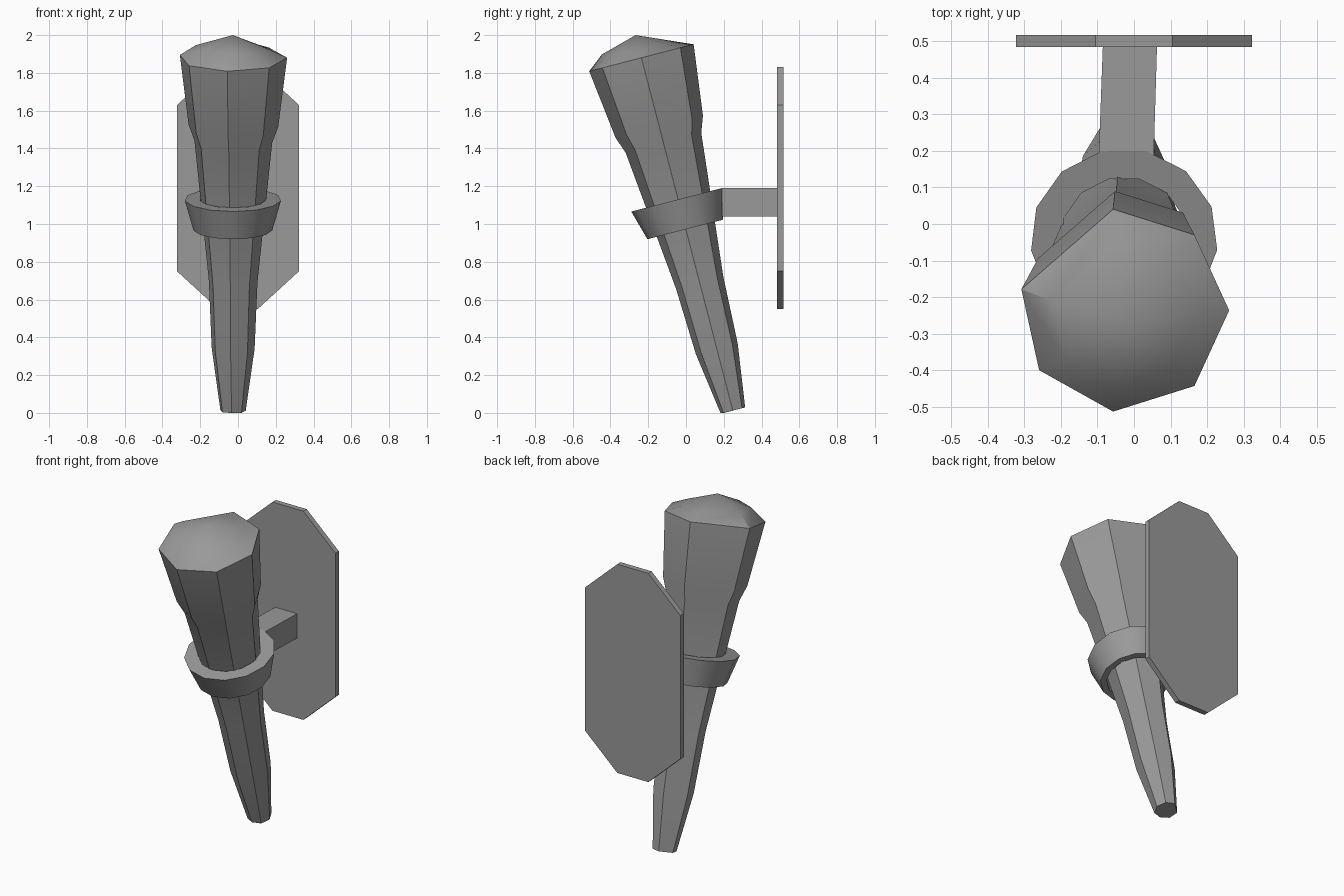
import bpy
import bmesh
from math import radians, sin, cos, pi
from mathutils import Matrix, Vector

cube = bpy.data.objects.get("Cube")
if cube:
    bpy.data.objects.remove(cube, do_unlink=True)

GREY = (0.32, 0.32, 0.32, 1)
iron = bpy.data.materials.new("iron_grey")
iron.use_nodes = True
iron.diffuse_color = GREY
iron.node_tree.nodes["Principled BSDF"].inputs["Base Color"].default_value = GREY

TILT = radians(14.5)
AXIS_X = -0.027


def axis_frame(z):
    """Tilted frame on the torch axis at height z."""
    y = -0.236 + (1.88 - z) * 0.259
    return Matrix.Translation((AXIS_X, y, z)) @ Matrix.Rotation(TILT, 4, 'X')


def finish(name, bm):
    bmesh.ops.recalc_face_normals(bm, faces=bm.faces)
    mesh = bpy.data.meshes.new(name)
    bm.to_mesh(mesh)
    bm.free()
    mesh.materials.append(iron)
    obj = bpy.data.objects.new(name, mesh)
    bpy.context.collection.objects.link(obj)
    bpy.ops.object.select_all(action='DESELECT')
    obj.select_set(True)
    bpy.context.view_layer.objects.active = obj
    bpy.ops.object.shade_smooth_by_angle(angle=radians(32))
    return obj


def bridge(bm, a, b):
    for i in range(len(a)):
        j = (i + 1) % len(a)
        bm.faces.new((a[i], a[j], b[j], b[i]))


# Torch: uneven seven-sided shaft with a low domed top
bm = bmesh.new()
angles = [radians(96 - 48 * k) for k in range(7)]


def torch_ring(z, radius, lift=lambda x, y: 0):
    ring = []
    for a in angles:
        x, y = radius * cos(a), radius * sin(a)
        p = axis_frame(z) @ Vector((x, y, lift(x, y)))
        ring.append(bm.verts.new((p.x, p.y, max(p.z, 0))))
    return ring


rings = [torch_ring(1.88, 0.2, lambda x, y: 0.052 - 0.08 * y - 0.05 * x)]
profile = [(1.88, 0.287), (1.515, 0.24), (1.43, 0.208),
           (0.69, 0.13), (0.34, 0.115), (0.012, 0.068)]
rings += [torch_ring(z, r) for z, r in profile]
for upper, lower in zip(rings, rings[1:]):
    bridge(bm, upper, lower)
apex = bm.verts.new(axis_frame(1.88) @ Vector((0, 0, 0.124)))
for i in range(7):
    bm.faces.new((apex, rings[0][i], rings[0][(i + 1) % 7]))
bm.faces.new(rings[-1])
finish("torch", bm)

# Collar: flared open ring around the shaft
bm = bmesh.new()
SIDES = 13
loops = []
for z, r in [(1.13, 0.256), (0.972, 0.21), (0.972, 0.175), (1.13, 0.175)]:
    frame = axis_frame(z)
    loops.append([bm.verts.new(frame @ Vector((r * cos(a), r * sin(a), 0)))
                  for a in (radians(21) + 2 * pi * k / SIDES for k in range(SIDES))])
for k in range(4):
    bridge(bm, loops[k], loops[(k + 1) % 4])
finish("collar", bm)

# Bracket: slightly skewed arm from collar to wall
bm = bmesh.new()
ends = []
for y, left, right in [(0.19, -0.096, 0.054), (0.49, -0.085, 0.063)]:
    ends.append([bm.verts.new((x, y, z)) for x, z in
                 [(left, 1.04), (right, 1.04), (right, 1.19), (left, 1.19)]])
bridge(bm, *ends)
for end in ends:
    bm.faces.new(end)
finish("bracket", bm)

# Wall plate: tall elongated octagon
bm = bmesh.new()
corner = [(0.323, 0.44), (0.105, 0.64)]
outline = [(x, z) for x, z in corner]
outline += [(-x, z) for x, z in reversed(corner)]
outline += [(-x, -z) for x, z in outline]
sides = [[bm.verts.new((x, y, 1.19 + z)) for x, z in outline] for y in (0.483, 0.516)]
bridge(bm, *sides)
for side in sides:
    bm.faces.new(side)
finish("wall_plate", bm)
